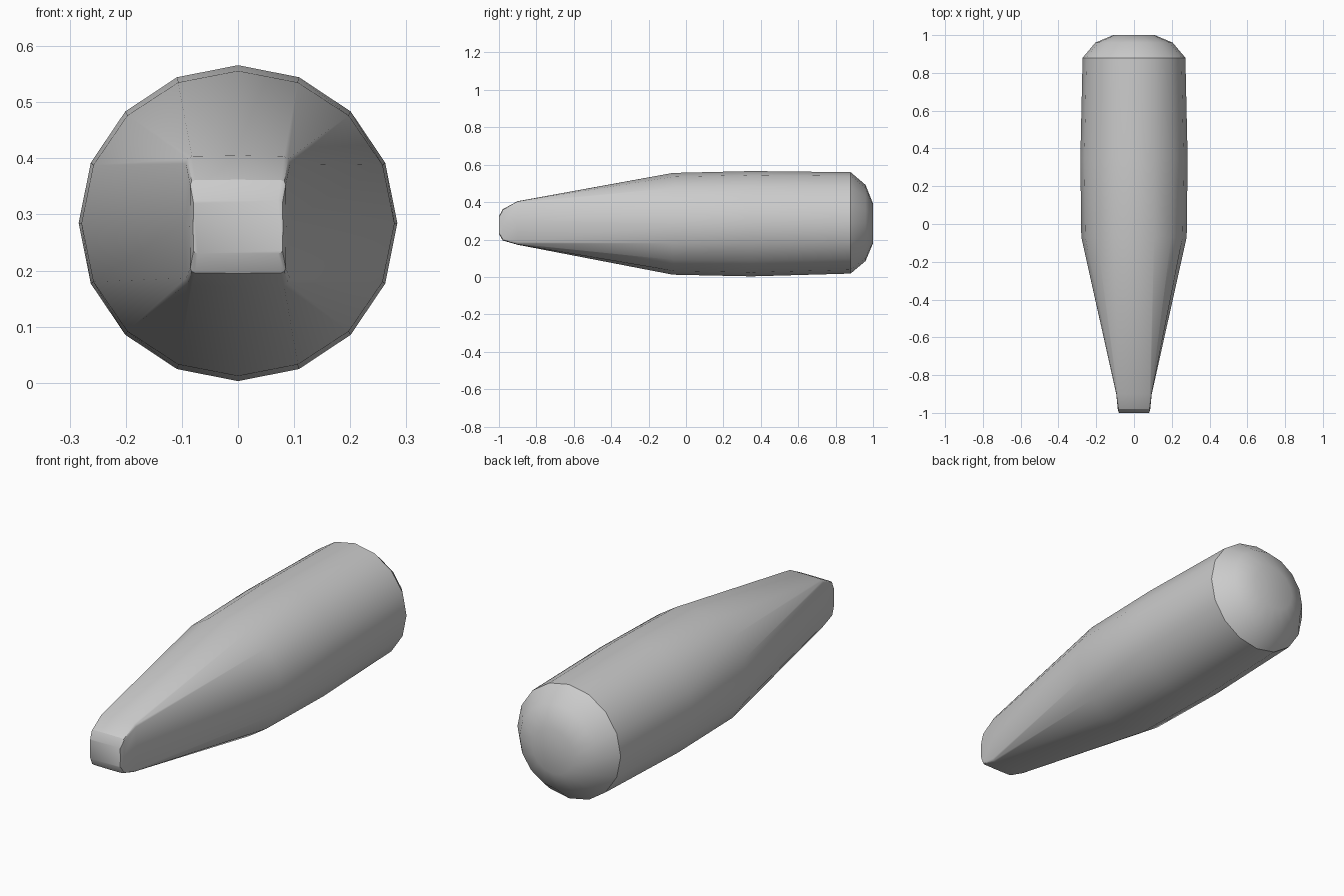
import bpy, bmesh, math

cube = bpy.data.objects.get("Cube")
if cube:
    bpy.data.objects.remove(cube, do_unlink=True)

SIDES = 16

# Single grey material
grey = bpy.data.materials.new("plain_grey")
grey.use_nodes = True
colour = (0.6, 0.6, 0.6, 1)
grey.diffuse_color = colour
grey.node_tree.nodes["Principled BSDF"].inputs["Base Color"].default_value = colour


def section(bm, y, half_width, bottom, top, squareness):
    """Ring of points: a circle at squareness 1, nearly a rectangle near 0."""
    mid, half_height = (top + bottom) / 2, (top - bottom) / 2
    ring = []
    for i in range(SIDES):
        a = 2 * math.pi * i / SIDES
        c, s = round(math.cos(a), 6), round(math.sin(a), 6)
        x = half_width * math.copysign(abs(c) ** squareness, c)
        z = mid + half_height * math.copysign(abs(s) ** squareness, s)
        ring.append(bm.verts.new((x, y, z)))
    return ring


# Sections from the blunt squared nose to the domed round tail
sections = [
    (-1.0, 0.08, 0.23, 0.325, 0.12),
    (-0.98, 0.086, 0.195, 0.362, 0.12),
    (-0.9, 0.094, 0.172, 0.405, 0.14),
    (-0.07, 0.279, 0.012, 0.556, 1),
    (0.35, 0.284, 0.003, 0.566, 1),
    (0.88, 0.272, 0.018, 0.56, 1),
    (0.96, 0.205, 0.085, 0.492, 1),
    (1.0, 0.11, 0.18, 0.392, 1),
]

# Tapered body: loft the sections and close both ends
bm = bmesh.new()
rings = [section(bm, *s) for s in sections]
for a, b in zip(rings, rings[1:]):
    for i in range(SIDES):
        j = (i + 1) % SIDES
        bm.faces.new((a[i], a[j], b[j], b[i]))
bm.faces.new(rings[0])
bm.faces.new(rings[-1])
bmesh.ops.recalc_face_normals(bm, faces=bm.faces)

mesh = bpy.data.meshes.new("tapered_body")
bm.to_mesh(mesh)
bm.free()
mesh.materials.append(grey)
body = bpy.data.objects.new("tapered_body", mesh)
bpy.context.collection.objects.link(body)

# Smooth sides with crisp nose and tail rim
bpy.ops.object.select_all(action="DESELECT")
body.select_set(True)
bpy.context.view_layer.objects.active = body
bpy.ops.object.shade_smooth_by_angle(angle=math.radians(30))
